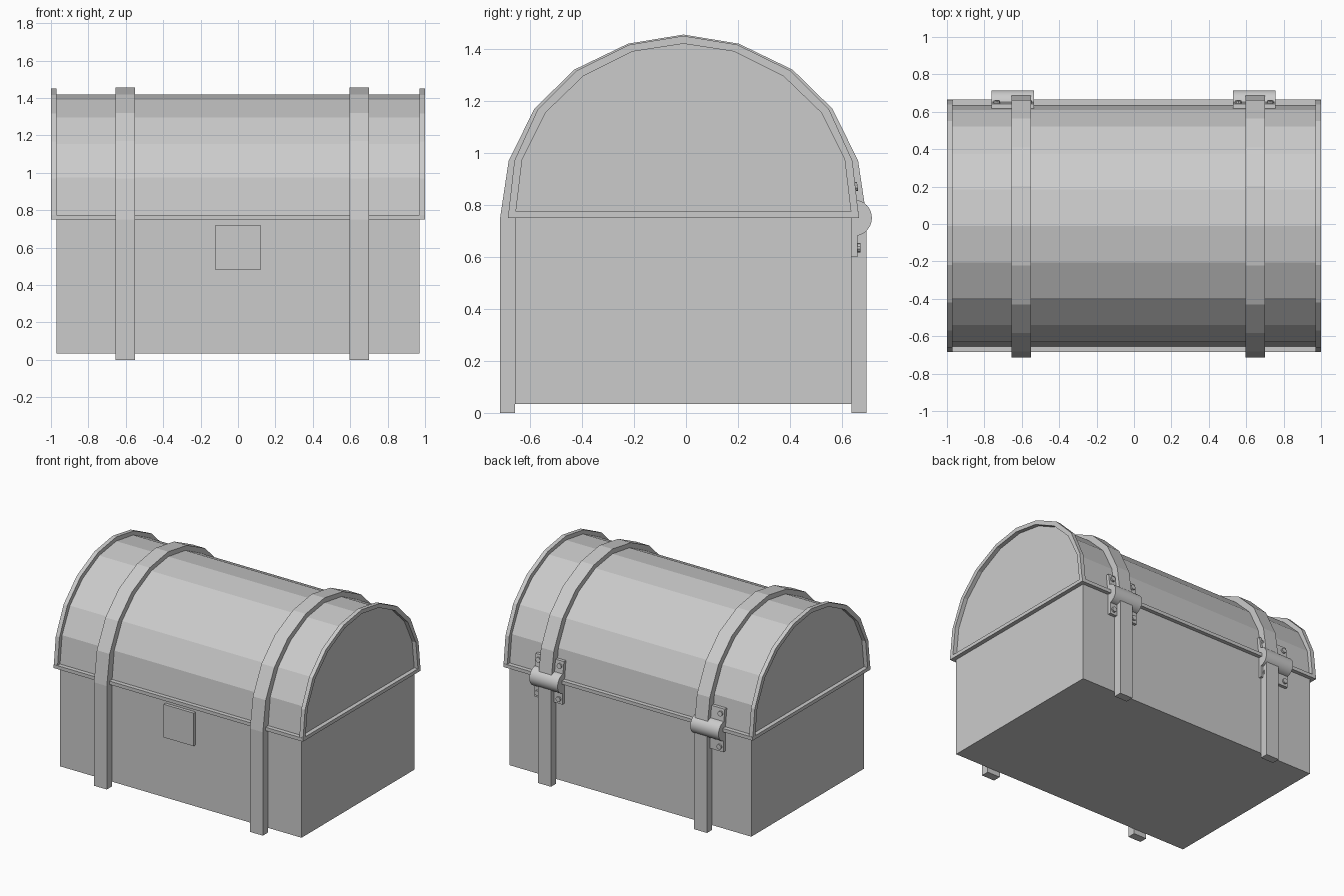
import bpy, bmesh, math
from mathutils import Matrix

cube = bpy.data.objects.get("Cube")
if cube:
    bpy.data.objects.remove(cube, do_unlink=True)

grey = bpy.data.materials.new("plain grey")
grey.use_nodes = True
COLOUR = (0.6, 0.6, 0.6, 1)
grey.diffuse_color = COLOUR
grey.node_tree.nodes["Principled BSDF"].inputs["Base Color"].default_value = COLOUR

MID_Y = -0.01      # centre of the chest body
SEAM = 0.75        # height where the lid meets the box


def finish(name, bm):
    bmesh.ops.recalc_face_normals(bm, faces=bm.faces)
    mesh = bpy.data.meshes.new(name)
    bm.to_mesh(mesh)
    bm.free()
    mesh.materials.append(grey)
    obj = bpy.data.objects.new(name, mesh)
    bpy.context.collection.objects.link(obj)
    return obj


def prism(name, profile, x0, x1):
    """Extrude a (y, z) outline along x."""
    bm = bmesh.new()
    face = bm.faces.new([bm.verts.new((x0, y, z)) for y, z in profile])
    new = bmesh.ops.extrude_face_region(bm, geom=[face])["geom"]
    bmesh.ops.translate(bm, vec=(x1 - x0, 0, 0),
                        verts=[v for v in new if isinstance(v, bmesh.types.BMVert)])
    return finish(name, bm)


def box(name, x, y, z):
    return prism(name, [(y[0], z[0]), (y[1], z[0]), (y[1], z[1]), (y[0], z[1])], *x)


def cylinder(name, radius, depth, sides, matrix):
    bm = bmesh.new()
    bmesh.ops.create_cone(bm, cap_ends=True, segments=sides, radius1=radius,
                          radius2=radius, depth=depth, matrix=matrix)
    return finish(name, bm)


def arch(half):
    """Mirror a half arch, listed from the foot to the crown."""
    right = [(MID_Y + y, z) for y, z in half]
    left = [(MID_Y - y, z) for y, z in half[-2::-1]]
    return right + left


body = arch([(.647, SEAM), (.62, .975), (.53, 1.155), (.385, 1.295), (.195, 1.39), (0, 1.42)])
rim = arch([(.675, SEAM), (.65, .97), (.56, 1.168), (.41, 1.317), (.208, 1.416), (0, 1.45)])
strap = arch([(.705, SEAM), (.672, .97), (.573, 1.17), (.42, 1.32), (.213, 1.42), (0, 1.455)])

# Box and lid
box("chest_box", (-.97, .97), (-.657, .637), (.035, SEAM))
prism("lid_barrel", body, -.97, .97)
box("lid_base_trim", (-1, 1), (MID_Y - .675, MID_Y + .675), (SEAM, .775))
for side, x0, x1 in (("right", -1, -.97), ("left", .97, 1)):
    prism(side + "_lid_rim", rim + body[::-1], x0, x1)

# Lock plate
box("lock_plate", (-.12, .12), (-.68, -.65), (.48, .72))

# Straps and hinges
for side, x0, x1, hx in (("right", -.655, -.552, -.648), ("left", .597, .7, .643)):
    prism(side + "_lid_strap", strap + body[::-1], x0, x1)
    box(side + "_front_strap", (x0, x1), (-.715, -.657), (0, SEAM))
    box(side + "_back_strap", (x0, x1), (.637, .695), (0, SEAM))

    a, b = hx - .113, hx + .113
    barrel = cylinder(side + "_hinge_barrel", .07, b - a, 32,
                      Matrix.Translation((hx, .645, SEAM)) @ Matrix.Rotation(math.pi / 2, 4, 'Y'))
    bpy.ops.object.select_all(action='DESELECT')
    barrel.select_set(True)
    bpy.context.view_layer.objects.active = barrel
    bpy.ops.object.shade_smooth_by_angle(angle=math.radians(35))
    box(side + "_hinge_lower_leaf", (a, b), (.63, .659), (.6, SEAM))
    prism(side + "_hinge_upper_leaf",
          [(.63, .78), (.658, .78), (.642, .905), (.615, .905)], a, b)

    # Screw heads
    for part, y, z, tilt in (("lower", .662, .635, 0), ("upper", .65, .87, .125)):
        for end, dx in (("outer", -.085), ("inner", .085)):
            cylinder(f"{side}_{part}_{end}_screw", .018, .02, 10,
                     Matrix.Translation((hx + dx, y, z))
                     @ Matrix.Rotation(math.pi / 2 + tilt, 4, 'X'))
